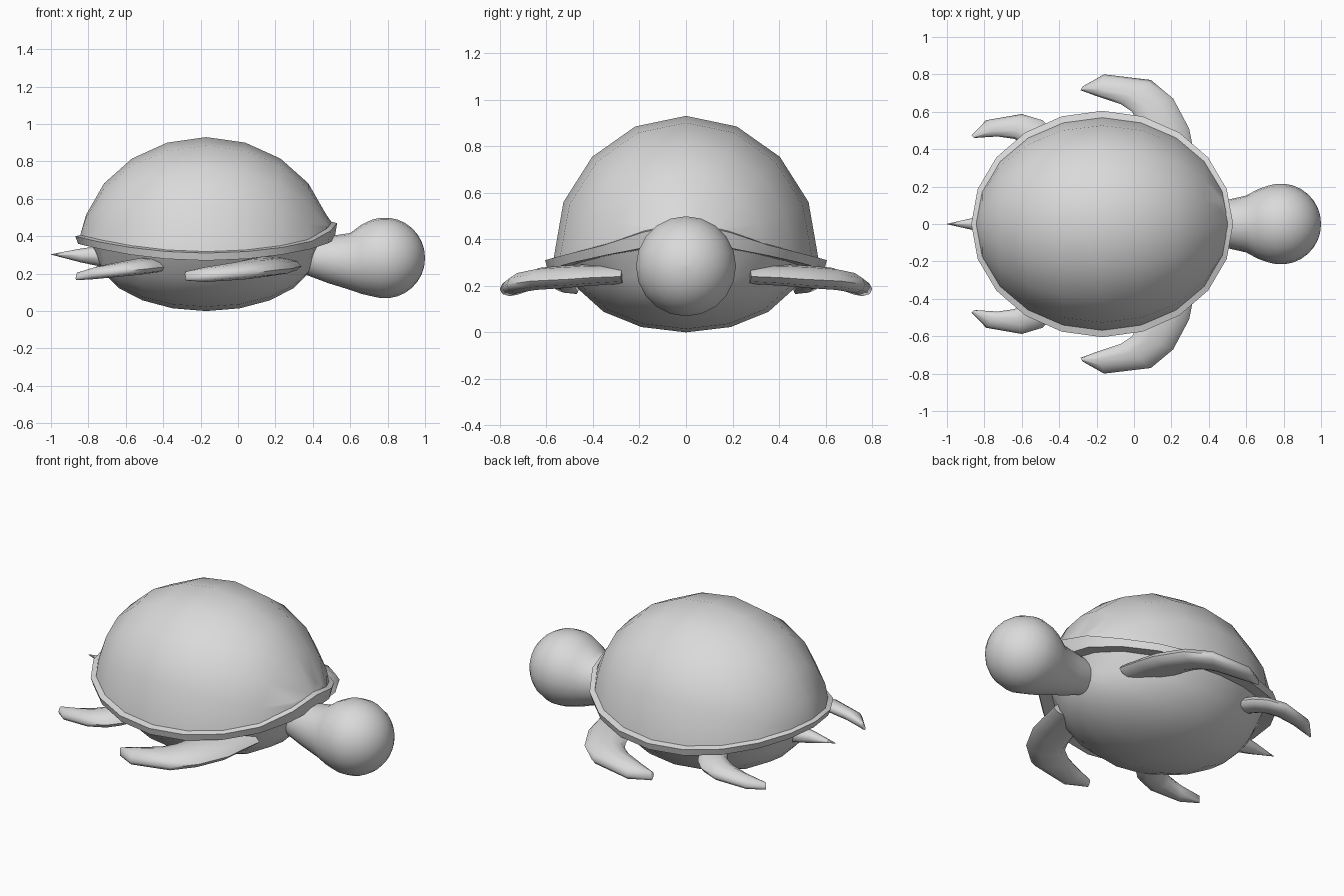
import bpy, bmesh
from math import sin, cos, pi, radians
from mathutils import Matrix, Vector

if "Cube" in bpy.data.objects:
    bpy.data.objects.remove(bpy.data.objects["Cube"], do_unlink=True)

grey = bpy.data.materials.new("plain grey")
grey.use_nodes = True
colour = (0.7, 0.7, 0.7, 1)
grey.diffuse_color = colour
grey.node_tree.nodes["Principled BSDF"].inputs["Base Color"].default_value = colour

SHELL_X = -0.17


def finish(name, bm, angle=50):
    """Turn a bmesh into a smooth shaded grey object."""
    mesh = bpy.data.meshes.new(name)
    bm.to_mesh(mesh)
    bm.free()
    mesh.materials.append(grey)
    obj = bpy.data.objects.new(name, mesh)
    bpy.context.collection.objects.link(obj)
    bpy.ops.object.select_all(action="DESELECT")
    obj.select_set(True)
    bpy.context.view_layer.objects.active = obj
    bpy.ops.object.shade_smooth_by_angle(angle=radians(angle))
    return obj


def loft(name, rings, caps=True, loop=False, angle=50):
    """Skin a row of closed rings with the same point count."""
    bm = bmesh.new()
    rows = [[bm.verts.new(p) for p in ring] for ring in rings]
    n = len(rows[0])
    pairs = list(zip(rows, rows[1:])) + ([(rows[-1], rows[0])] if loop else [])
    for a, b in pairs:
        for i in range(n):
            j = (i + 1) % n
            bm.faces.new((a[i], a[j], b[j], b[i]))
    if caps:
        bm.faces.new(rows[0])
        bm.faces.new(rows[-1])
    bmesh.ops.recalc_face_normals(bm, faces=bm.faces)
    return finish(name, bm, angle)


def saddle(c):
    """Height of the shell edge: low at the flanks, high at both ends."""
    return 0.27 + 0.09 * c * c


def flare(c):
    """Extra lift of the shell edge over the neck."""
    return 0.07 * max(0, c) ** 12


def half_shell(name, side, place):
    """Half of a ball whose poles lie along the body."""
    bm = bmesh.new()
    bmesh.ops.create_uvsphere(bm, u_segments=16, v_segments=10, radius=1,
                              matrix=Matrix.Rotation(pi / 2, 4, "Y"))
    away = [v for v in bm.verts if v.co.z * side < -0.001]
    bmesh.ops.delete(bm, geom=away, context="VERTS")
    for v in bm.verts:
        v.co = place(*v.co)
    return finish(name, bm, 60)


# Domed upper shell
def dome_point(x, y, z):
    edge = saddle(x) + 0.04 + flare(x)
    height = edge if z < 0.001 else max(0.33 + 0.6 * z, edge + 0.02)
    return Vector((SHELL_X + 0.675 * x, 0.57 * y, height))


# Belly, spreading a little where it meets the shell edge
def belly_point(x, y, z):
    at_edge = z > -0.001
    grow = 1.07 if at_edge else 1
    return Vector((SHELL_X + 0.58 * x * grow, 0.5 * y * grow,
                   saddle(x) + 0.02 if at_edge else 0.3 + 0.3 * z))


half_shell("upper_shell", 1, dome_point)
half_shell("belly", -1, belly_point)

# Lip around the shell: radius along x, radius along y, rise, share of flare
LIP = [(0.66, 0.56, 0.05, 1), (0.70, 0.605, 0.04, 1),
       (0.685, 0.595, 0.0, 0.3), (0.57, 0.49, 0.01, 0)]
lip_rings = []
for k in range(20):
    c, s = cos(k * pi / 10), sin(k * pi / 10)
    lip_rings.append([(SHELL_X + rx * c, ry * s, saddle(c) + dz + f * flare(c))
                      for rx, ry, dz, f in LIP])
loft("shell_lip", lip_rings, caps=False, loop=True, angle=30)


def lathe_x(name, stations, sides):
    """Round body along x from stations of x, centre height and radius."""
    loft(name, [[(x, r * cos(2 * pi * i / sides), z + r * sin(2 * pi * i / sides))
                 for i in range(sides)] for x, z, r in stations], angle=60)


# Neck and ball head
neck = [(0.32, 0.3, 0.09), (0.48, 0.275, 0.125), (0.6, 0.265, 0.152), (0.66, 0.277, 0.185)]
head = [(0.785 - 0.215 * cos(a), 0.284, 0.215 * sin(a) + 0.001)
        for a in [radians(d) for d in range(72, 181, 12)]]
lathe_x("head_and_neck", neck + head, 20)

# Pointed tail
lathe_x("tail", [(-0.68, 0.292, 0.065), (-0.84, 0.297, 0.037), (-1.0, 0.303, 0.001)], 8)


def flipper(name, sections, side):
    """Flat limb; each section has trailing x, y, leading x, y, height, thickness."""
    rings = []
    for ax, ay, bx, by, z, t in sections:
        a, b = Vector((ax, ay, z + 0.01)), Vector((bx, by, z - 0.01))
        mid, half = (a + b) / 2, (b - a) / 2
        ring = []
        for i in range(10):
            p = mid + half * cos(i * pi / 5)
            ring.append((p.x, side * p.y, p.z + t * sin(i * pi / 5)))
        rings.append(ring)
    loft(name, rings, angle=60)


FRONT = [(0.08, 0.25, 0.34, 0.28, 0.25, 0.04),
         (0.04, 0.46, 0.315, 0.41, 0.245, 0.045),
         (0.01, 0.56, 0.295, 0.51, 0.238, 0.047),
         (-0.01, 0.60, 0.21, 0.67, 0.23, 0.047),
         (-0.07, 0.64, 0.09, 0.77, 0.215, 0.045),
         (-0.19, 0.68, -0.16, 0.80, 0.195, 0.038),
         (-0.285, 0.715, -0.275, 0.735, 0.187, 0.022)]
REAR = [(-0.48, 0.28, -0.34, 0.36, 0.25, 0.035),
        (-0.57, 0.42, -0.43, 0.50, 0.242, 0.04),
        (-0.6, 0.435, -0.49, 0.555, 0.235, 0.04),
        (-0.64, 0.455, -0.60, 0.588, 0.225, 0.038),
        (-0.73, 0.468, -0.79, 0.555, 0.205, 0.033),
        (-0.855, 0.46, -0.868, 0.475, 0.185, 0.018)]
for label, side in (("left", 1), ("right", -1)):
    flipper(label + "_front_flipper", FRONT, side)
    flipper(label + "_rear_flipper", REAR, side)
